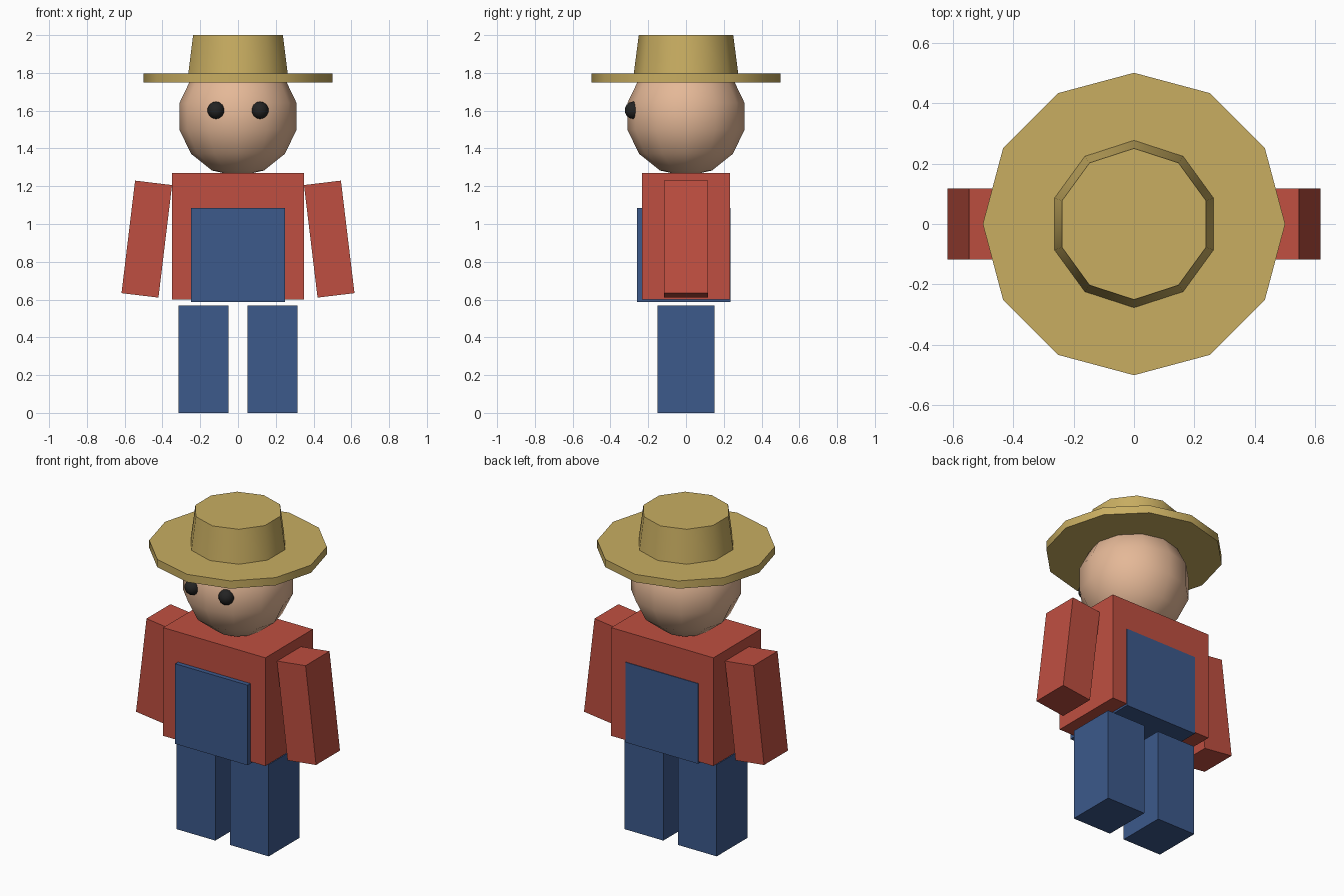
import bpy
import math

if "Cube" in bpy.data.objects:
    bpy.data.objects.remove(bpy.data.objects["Cube"])


def material(name, rgb):
    m = bpy.data.materials.new(name)
    m.diffuse_color = (*rgb, 1)
    m.use_nodes = True
    m.node_tree.nodes["Principled BSDF"].inputs["Base Color"].default_value = m.diffuse_color
    return m


RED = material("red_shirt", (0.52, 0.078, 0.052))
BLUE = material("blue_denim", (0.045, 0.10, 0.26))
STRAW = material("straw", (0.58, 0.42, 0.12))
SKIN = material("skin", (0.78, 0.48, 0.31))
BLACK = material("black", (0.017, 0.017, 0.017))


def finish(name, mat, smooth_angle=None):
    ob = bpy.context.object
    ob.name = name
    ob.data.materials.append(mat)
    if smooth_angle:
        bpy.ops.object.shade_smooth_by_angle(angle=math.radians(smooth_angle))
    return ob


def box(name, mat, center, size, tilt=0):
    bpy.ops.mesh.primitive_cube_add(size=1, location=center, rotation=(0, tilt, 0))
    bpy.context.object.scale = size
    return finish(name, mat)


def ball(name, mat, center, radius, segments, rings):
    bpy.ops.mesh.primitive_uv_sphere_add(segments=segments, ring_count=rings,
                                         radius=radius, location=center)
    return finish(name, mat, 60)


def frustum(name, mat, sides, r_low, r_high, z_low, z_high):
    bpy.ops.mesh.primitive_cone_add(vertices=sides, radius1=r_low, radius2=r_high,
                                    depth=z_high - z_low,
                                    location=(0, 0, (z_low + z_high) / 2))
    return finish(name, mat, 45)


# Body: shirt block with the overalls panel running through front to back
box("torso", RED, (0, 0, 0.935), (0.70, 0.464, 0.67))
box("overalls_bib", BLUE, (0, -0.012, 0.836), (0.496, 0.496, 0.496))

# Limbs and eyes, mirrored left and right
for side, s in (("left", 1), ("right", -1)):
    box(f"{side}_leg", BLUE, (s * 0.183, 0, 0.284), (0.265, 0.30, 0.568))
    box(f"{side}_arm", RED, (s * 0.483, 0, 0.92), (0.197, 0.234, 0.60), -s * 0.12)
    ball(f"{side}_eye", BLACK, (s * 0.116, -0.279, 1.602), 0.046, 12, 7)

# Head
ball("head", SKIN, (0, 0, 1.57), 0.318, 12, 7)

# Hat
frustum("hat_brim", STRAW, 12, 0.5, 0.5, 1.748, 1.796)
frustum("hat_crown", STRAW, 10, 0.28, 0.25, 1.77, 2.0)
